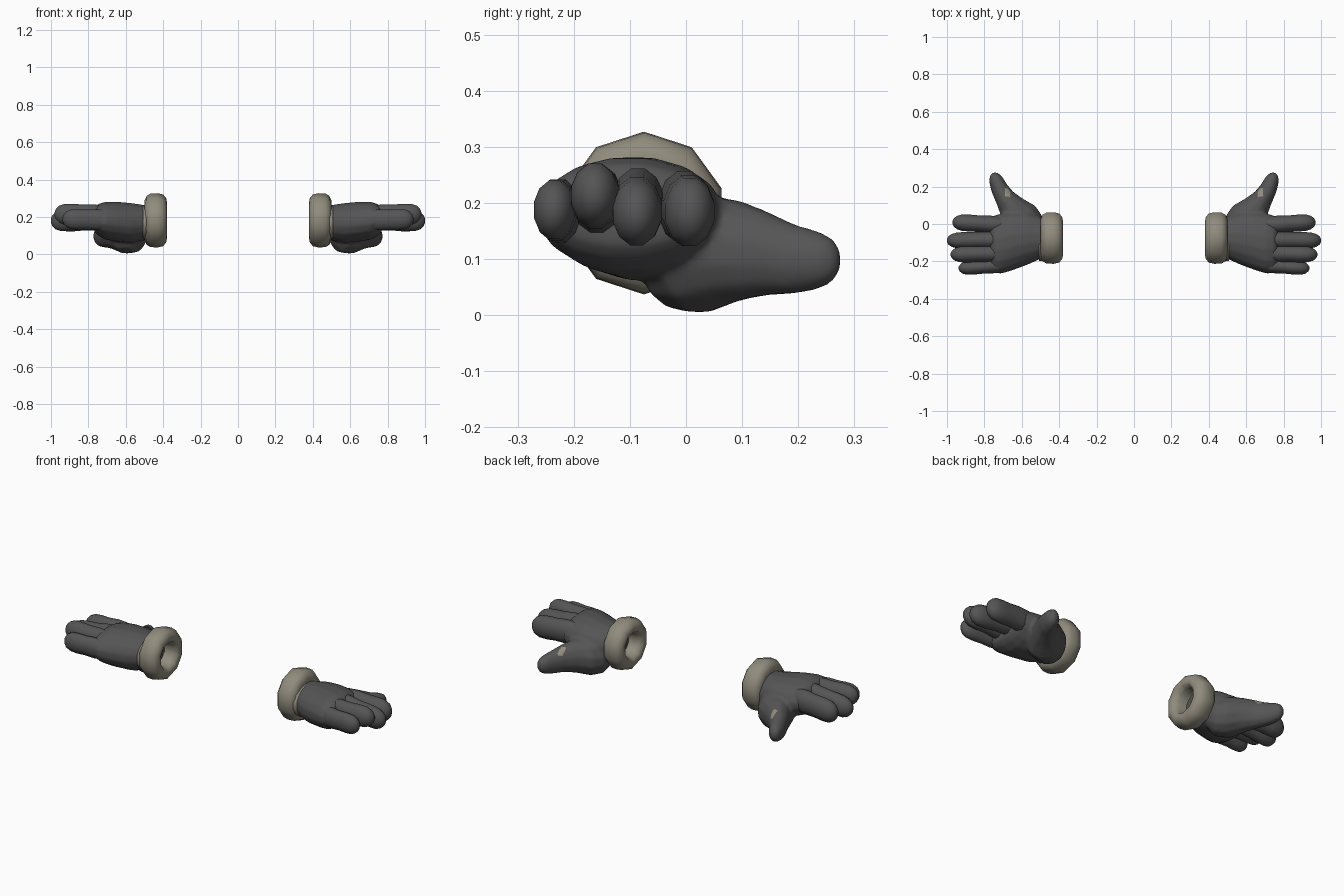
import bpy, bmesh, math
from mathutils import Vector

if "Cube" in bpy.data.objects:
    bpy.data.objects.remove(bpy.data.objects["Cube"])


def material(name, rgb):
    m = bpy.data.materials.new(name)
    m.diffuse_color = (*rgb, 1)
    m.use_nodes = True
    m.node_tree.nodes["Principled BSDF"].inputs["Base Color"].default_value = m.diffuse_color
    return m


DARK = material("dark_grey_leather", (0.09, 0.09, 0.09))
CREAM = material("cream_lining", (0.28, 0.26, 0.205))


def make_object(name, bm, mats):
    bmesh.ops.recalc_face_normals(bm, faces=bm.faces)
    me = bpy.data.meshes.new(name)
    bm.to_mesh(me)
    bm.free()
    ob = bpy.data.objects.new(name, me)
    bpy.context.collection.objects.link(ob)
    for m in mats:
        me.materials.append(m)
    for p in me.polygons:
        p.use_smooth = True
    return ob


def loft(bm, rings, sides, side):
    """Closed tube through rings (centre, half width, half height, heading in degrees)."""
    loops = []
    for (x, y, z), w, h, head in rings:
        a = math.radians(head)
        across = Vector((-math.sin(a), math.cos(a), 0))
        loop = []
        for i in range(sides):
            t = 2 * math.pi * (i + 0.5) / sides
            p = Vector((x, y, z)) + across * w * math.cos(t) + Vector((0, 0, h * math.sin(t)))
            loop.append(bm.verts.new((p.x * side, p.y, p.z)))
        loops.append(loop)
    for a, b in zip(loops, loops[1:]):
        for i in range(sides):
            j = (i + 1) % sides
            bm.faces.new((a[i], a[j], b[j], b[i]))
    bm.faces.new(loops[0])
    bm.faces.new(loops[-1])


# wrist-to-knuckle sections, and the thumb with its fleshy base
PALM = [((0.46, -0.075, 0.17), 0.09, 0.085, 0),
        ((0.50, -0.073, 0.17), 0.115, 0.095, 0),
        ((0.57, -0.075, 0.168), 0.145, 0.108, 0),
        ((0.65, -0.09, 0.175), 0.16, 0.108, 0),
        ((0.71, -0.105, 0.18), 0.163, 0.102, 0),
        ((0.75, -0.108, 0.185), 0.155, 0.085, 0),
        ((0.77, -0.11, 0.185), 0.13, 0.06, 0)]
THUMB = [((0.51, -0.04, 0.105), 0.045, 0.05, 40),
         ((0.545, -0.02, 0.105), 0.085, 0.095, 40),
         ((0.60, 0.025, 0.108), 0.105, 0.107, 45),
         ((0.65, 0.085, 0.115), 0.078, 0.093, 50),
         ((0.69, 0.14, 0.11), 0.056, 0.077, 55),
         ((0.72, 0.19, 0.1), 0.047, 0.064, 58),
         ((0.738, 0.232, 0.098), 0.041, 0.054, 58),
         ((0.75, 0.258, 0.098), 0.029, 0.041, 58),
         ((0.757, 0.272, 0.098), 0.012, 0.018, 58)]
# name: root y, root z, tip x, tip y, tip z, half width, half height
FINGERS = {"index_finger": (-0.005, 0.195, 0.97, 0.008, 0.183, 0.047, 0.065),
           "middle_finger": (-0.085, 0.205, 1.00, -0.088, 0.18, 0.046, 0.062),
           "ring_finger": (-0.158, 0.205, 0.98, -0.163, 0.215, 0.045, 0.06),
           "little_finger": (-0.222, 0.185, 0.937, -0.236, 0.188, 0.039, 0.056)}
# cuff profile: (x, radius), rolled fur ring with an open, lined inside
CUFF = [(0.495, 0.075), (0.50, 0.105), (0.488, 0.131), (0.468, 0.143), (0.43, 0.145),
        (0.40, 0.138), (0.384, 0.118), (0.38, 0.098), (0.387, 0.08), (0.41, 0.068),
        (0.45, 0.064), (0.485, 0.06)]


def build_glove(side, tag):
    # palm and thumb fused into one soft skin
    bm = bmesh.new()
    loft(bm, PALM, 16, side)
    loft(bm, THUMB, 12, side)
    hand = make_object(tag + "_palm_and_thumb", bm, [DARK, CREAM])
    remesh = hand.modifiers.new("fuse", 'REMESH')
    remesh.mode = 'VOXEL'
    remesh.voxel_size = 0.009
    remesh.use_smooth_shade = True
    soften = hand.modifiers.new("soften", 'SMOOTH')
    soften.factor = 0.5
    soften.iterations = 7
    bpy.context.view_layer.objects.active = hand
    for mod in ("fuse", "soften"):
        bpy.ops.object.modifier_apply(modifier=mod)
    # lining showing through on the thumb
    for p in hand.data.polygons:
        c = p.center
        x = abs(c.x)
        p.use_smooth = True
        p.material_index = int(0.665 < x < 0.69 and 0.145 < c.y < 0.19 and c.z > 0.145)

    # fingers
    for name, (y0, z0, x1, y1, z1, w, h) in FINGERS.items():
        rings = []
        length = x1 - 0.68
        for t, k in ((0, 0.7), (0.12, 0.97), (0.3, 1.03), (0.5, 0.97), (0.68, 1.0),
                     (0.83, 0.96), (0.92, 0.78), (0.975, 0.5), (1, 0.2)):
            s = t * t * (3 - 2 * t)
            rings.append(((0.68 + length * t, y0 + (y1 - y0) * s, z0 + (z1 - z0) * s),
                          w * k, h * k, 0))
        bm = bmesh.new()
        loft(bm, rings, 12, side)
        make_object(f"{tag}_{name}", bm, [DARK])

    # fluffy cuff
    bm = bmesh.new()
    sides = 10
    loops = []
    for x, r in CUFF:
        loops.append([bm.verts.new((side * x, -0.075 + r * math.cos(2 * math.pi * (i + .5) / sides),
                                    0.182 + r * math.sin(2 * math.pi * (i + .5) / sides)))
                      for i in range(sides)])
    for a, b in zip(loops, loops[1:]):
        for i in range(sides):
            j = (i + 1) % sides
            bm.faces.new((a[i], a[j], b[j], b[i]))
    bm.faces.new(loops[-1])
    bm.faces.new(loops[0])
    make_object(tag + "_cuff", bm, [CREAM])

    # lining edge peeking out between cuff and palm
    bm = bmesh.new()
    loft(bm, [((0.488, -0.095, 0.172), 0.104, 0.09, 0),
              ((0.508, -0.095, 0.172), 0.105, 0.09, 0)], 14, side)
    make_object(tag + "_lining_edge", bm, [CREAM])


build_glove(1, "left")
build_glove(-1, "right")
